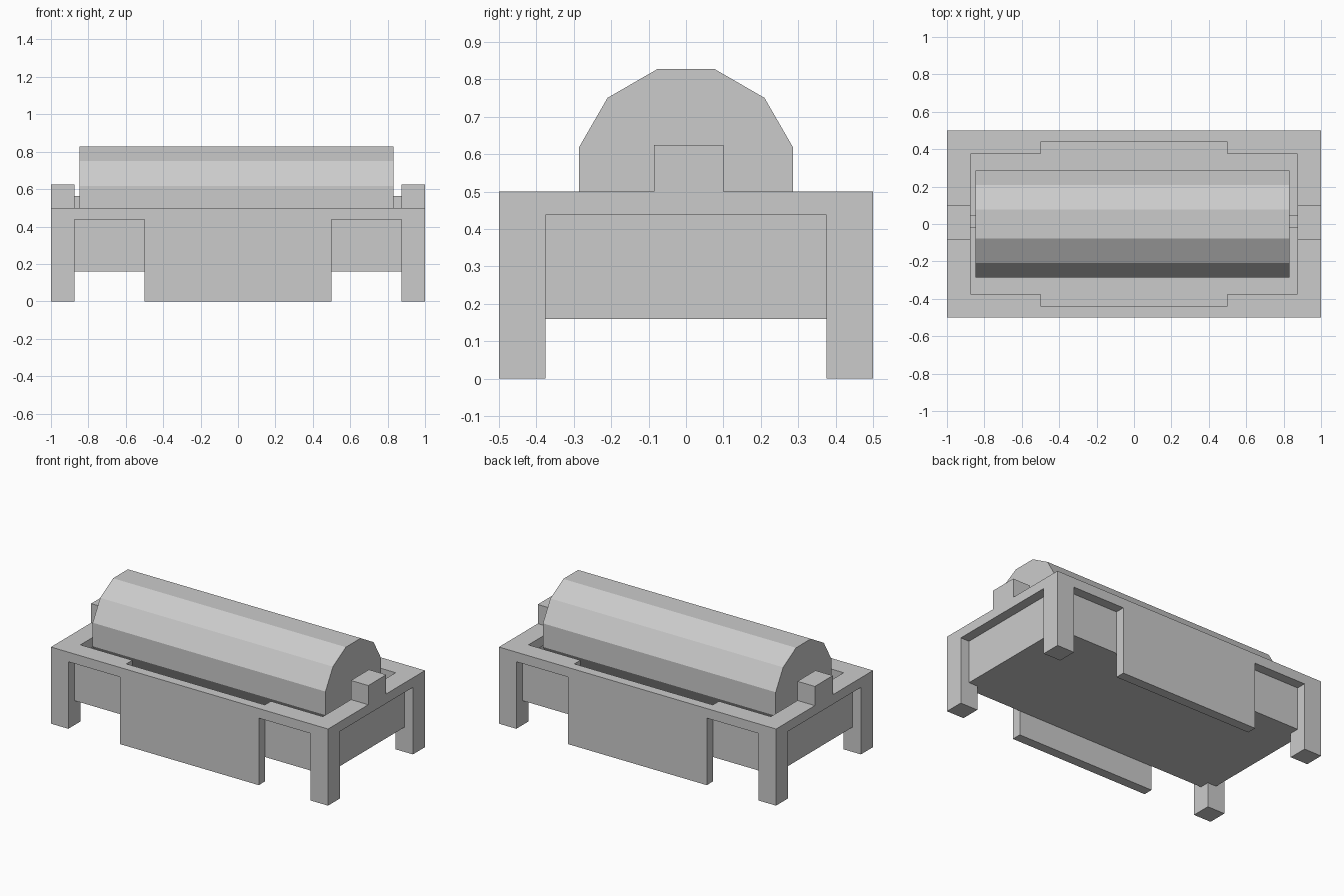
import bpy, bmesh, math
from mathutils import Matrix

if "Cube" in bpy.data.objects:
    bpy.data.objects.remove(bpy.data.objects["Cube"])


def box(name, x, y, z, open_top=False):
    """Box spanning the given (min, max) ranges."""
    bm = bmesh.new()
    bmesh.ops.create_cube(bm, size=1)
    for v in bm.verts:
        v.co = [r[0] if c < 0 else r[1] for c, r in zip(v.co, (x, y, z))]
    if open_top:
        top = [f for f in bm.faces if f.normal.z > 0.9]
        bmesh.ops.delete(bm, geom=top, context='FACES_ONLY')
    return finish(name, bm)


def finish(name, bm):
    mesh = bpy.data.meshes.new(name)
    bm.to_mesh(mesh)
    bm.free()
    obj = bpy.data.objects.new(name, mesh)
    bpy.context.collection.objects.link(obj)
    return obj


def mirror(obj, x=False, y=False):
    m = obj.modifiers.new("mirror", 'MIRROR')
    m.use_axis = (x, y, False)
    m.use_mirror_merge = False


TOP, UNDER = 0.5, 0.4375

# Corner legs
mirror(box("leg", (0.875, 1), (0.375, 0.5), (0, TOP)), x=True, y=True)

# Rails joining the legs
mirror(box("end_rail", (0.875, 1), (-0.375, 0.375), (UNDER, TOP)), x=True)
mirror(box("side_rail", (0.5, 0.875), (0.375, 0.5), (UNDER, TOP)), x=True, y=True)

# Long side panels reaching the ground
mirror(box("side_panel", (-0.5, 0.5), (0.4375, 0.5), (0, TOP)), y=True)

# Open trough hanging inside the frame, set back from the outer faces
box("trough", (-0.9375, 0.9375), (-0.4375, 0.4375), (0.16, UNDER), open_top=True)

# Bearing blocks and the axle between them
mirror(box("bearing_block", (0.875, 1), (-0.085, 0.1), (TOP, 0.625)), x=True)
box("axle", (-0.875, 0.875), (-0.02, 0.045), (0.5, 0.5625))

# Twelve-sided drum with a flat facet on top
bm = bmesh.new()
radius = 0.2865 / math.cos(math.radians(15))
bmesh.ops.create_cone(
    bm, cap_ends=True, segments=12, radius1=radius, radius2=radius, depth=1.68,
    matrix=Matrix.Translation((-0.008, 0, 0.541))
    @ Matrix.Rotation(math.radians(90), 4, 'Y')
    @ Matrix.Rotation(math.radians(15), 4, 'Z'))
finish("drum", bm)
